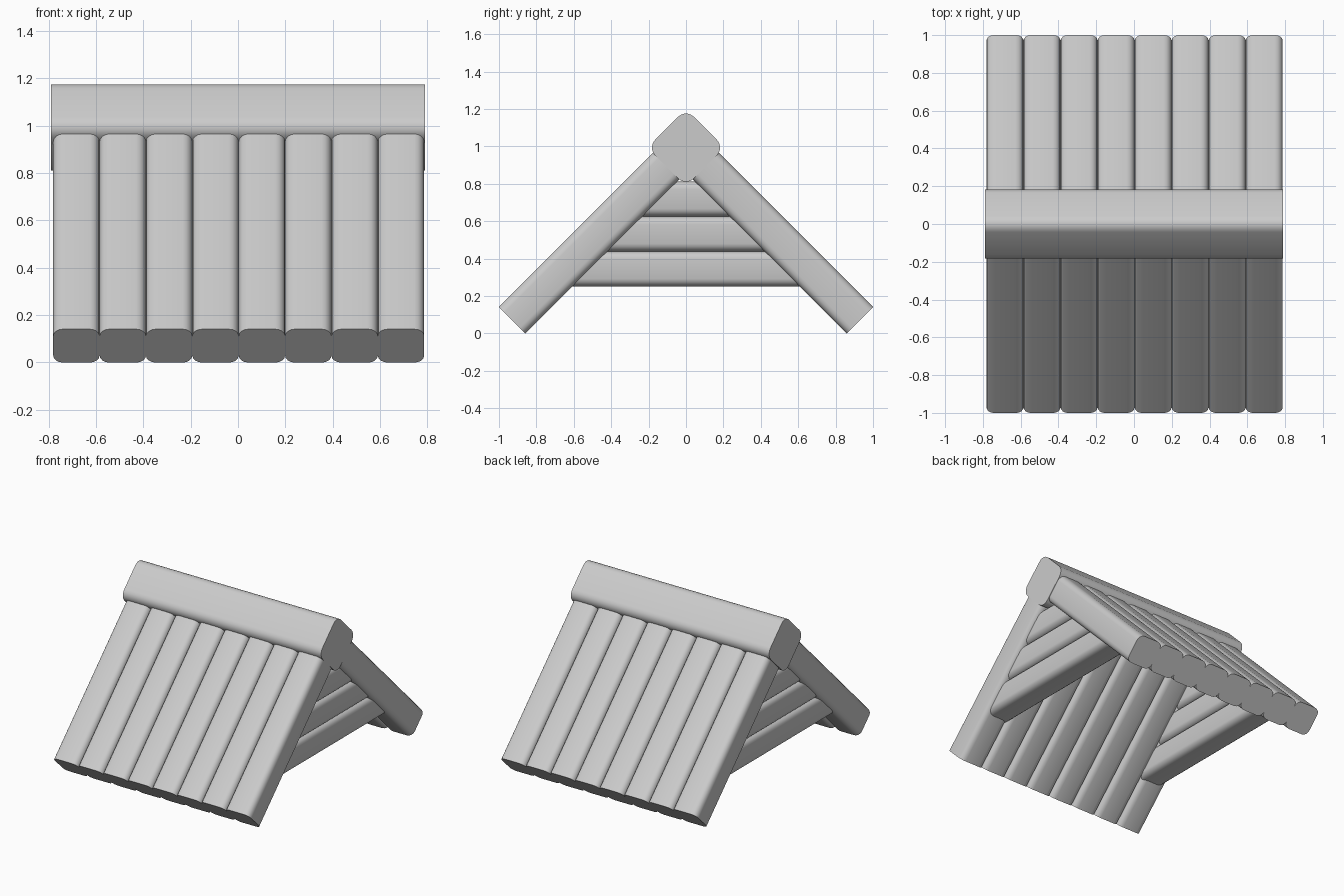
import bpy, bmesh
from math import sin, cos, pi, radians, sqrt

if "Cube" in bpy.data.objects:
    bpy.data.objects.remove(bpy.data.objects["Cube"])


def rounded_rect(w, h, r, seg=4):
    # counter-clockwise outline centred on the origin
    pts = []
    for k, (sx, sy) in enumerate([(1, 1), (-1, 1), (-1, -1), (1, -1)]):
        for i in range(seg + 1):
            a = pi / 2 * (k + i / seg)
            pts.append((sx * (w / 2 - r) + r * cos(a), sy * (h / 2 - r) + r * sin(a)))
    return pts


def bar(name, outline, place, mirror=None):
    # extrude an outline; place(u, v, t) maps it to space, t = 0 and 1 at the ends
    bm = bmesh.new()
    a, b = [[bm.verts.new(place(u, v, t)) for u, v in outline] for t in (0, 1)]
    n = len(outline)
    bm.faces.new(a[::-1])
    bm.faces.new(b)
    for i in range(n):
        j = (i + 1) % n
        bm.faces.new((a[i], a[j], b[j], b[i]))
    bmesh.ops.recalc_face_normals(bm, faces=bm.faces)
    mesh = bpy.data.meshes.new(name)
    bm.to_mesh(mesh)
    bm.free()
    ob = bpy.data.objects.new(name, mesh)
    bpy.context.collection.objects.link(ob)
    if mirror is not None:
        m = ob.modifiers.new("mirror", 'MIRROR')
        m.use_axis = [i == mirror for i in range(3)]
        m.use_clip = False
        m.use_mirror_merge = False
    bpy.ops.object.select_all(action='DESELECT')
    ob.select_set(True)
    bpy.context.view_layer.objects.active = ob
    bpy.ops.object.shade_smooth_by_angle(angle=radians(35))
    return ob


s = 1 / sqrt(2)

# sloping roof planks, mirrored to the other slope
plank_w = 0.196
plank_profile = rounded_rect(plank_w, 0.2, 0.042)
for i in range(8):
    cx = -0.781 + plank_w * (i + 0.5)
    bar(f"roof_plank_{i + 1}", plank_profile,
        lambda u, v, t: (cx + u, 0.93 - 0.83 * t + v * s, 0.07 + 0.83 * t + v * s), mirror=1)

# ridge beam: rounded square turned on its corner
bar("ridge_beam", rounded_rect(0.293, 0.293, 0.06, 5),
    lambda u, v, t: (-0.79 + 1.58 * t, (u - v) * s, 0.993 + (u + v) * s))

# gable boards with ends cut along the slopes, at both ends of the roof
board_h = 0.187
board_profile = rounded_rect(0.19, board_h, 0.042)
for i in range(3):
    cz = 0.25 + board_h * (i + 0.5)
    bar(f"gable_board_{i + 1}", board_profile,
        lambda u, v, t: (0.665 + u, (2 * t - 1) * (0.88 - cz - v), cz + v), mirror=0)
